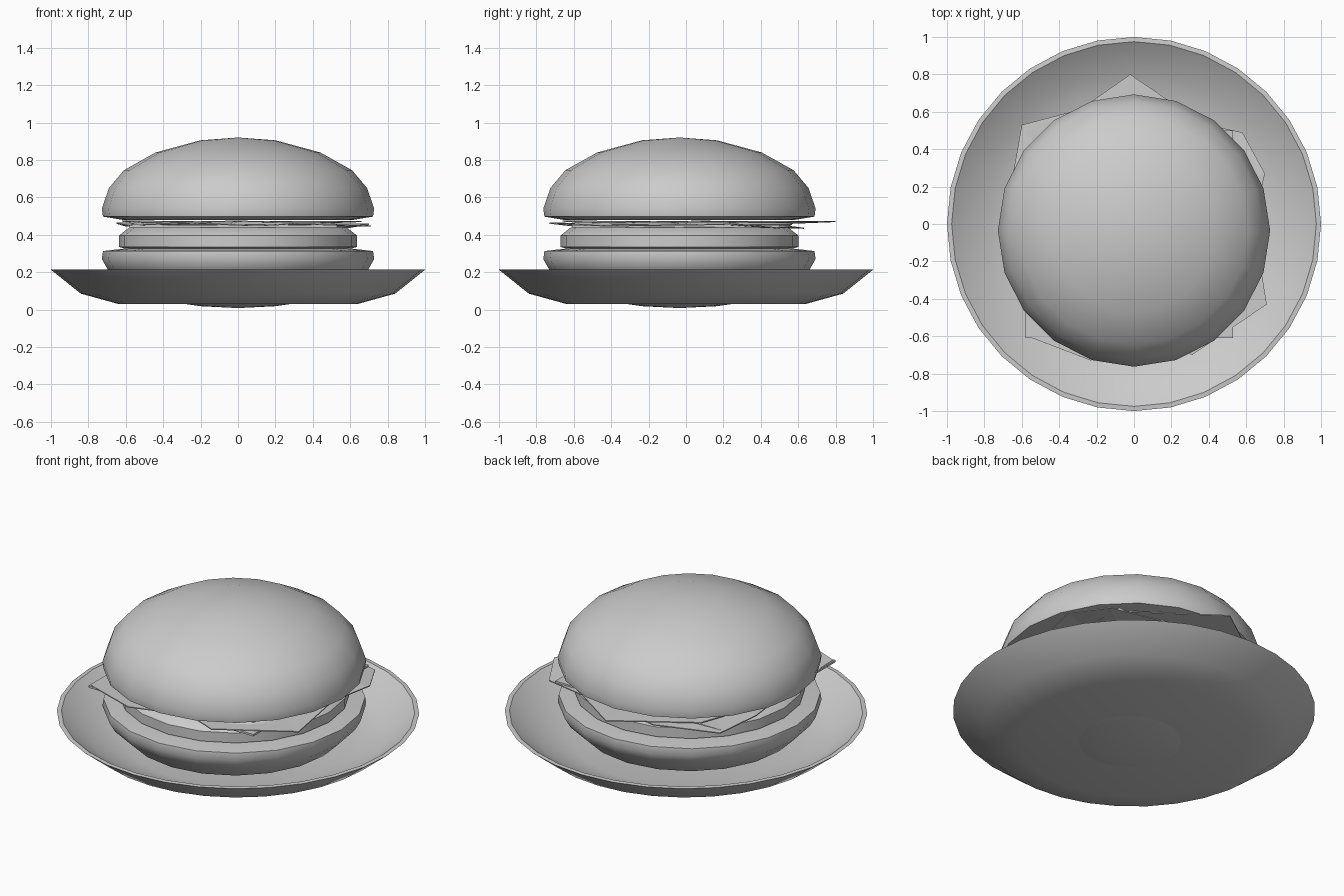
import bpy, bmesh, math

if "Cube" in bpy.data.objects:
    bpy.data.objects.remove(bpy.data.objects["Cube"])

CY = -0.035  # the burger sits slightly forward on the plate


def finish(bm, name, angle=None):
    mesh = bpy.data.meshes.new(name)
    bm.to_mesh(mesh)
    bm.free()
    ob = bpy.data.objects.new(name, mesh)
    bpy.context.collection.objects.link(ob)
    if angle:
        bpy.ops.object.select_all(action='DESELECT')
        ob.select_set(True)
        bpy.context.view_layer.objects.active = ob
        bpy.ops.object.shade_smooth_by_angle(angle=math.radians(angle))
    return ob


def lathe(name, profile, sides, center=(0, 0), angle=50):
    """Spin an (r, z) profile around a vertical axis; r = 0 ends close it."""
    bm = bmesh.new()
    rings = []
    for r, z in profile:
        if r == 0:
            rings.append([bm.verts.new((center[0], center[1], z))] * sides)
        else:
            rings.append([bm.verts.new((center[0] + r * math.cos(math.tau * i / sides),
                                        center[1] + r * math.sin(math.tau * i / sides), z))
                          for i in range(sides)])
    for a, b in zip(rings, rings[1:]):
        for i in range(sides):
            j = (i + 1) % sides
            bm.faces.new(list(dict.fromkeys((a[i], a[j], b[j], b[i]))))
    bmesh.ops.recalc_face_normals(bm, faces=bm.faces)
    return finish(bm, name, angle)


def leaf(name, outline, middle):
    """Thin crinkled sheet fanned out from its middle."""
    bm = bmesh.new()
    c = bm.verts.new(middle)
    vs = [bm.verts.new(p) for p in outline]
    for i, v in enumerate(vs):
        bm.faces.new((c, v, vs[(i + 1) % len(vs)]))
    bmesh.ops.recalc_face_normals(bm, faces=bm.faces)
    ob = finish(bm, name)
    mod = ob.modifiers.new("thickness", 'SOLIDIFY')
    mod.thickness = 0.006
    return ob


# plate
lathe("plate", [(0, 0.03), (0.64, 0.03), (0.84, 0.085), (1.0, 0.213), (0.975, 0.215),
                (0.82, 0.105), (0.62, 0.052), (0, 0.052)], 32, angle=40)

# buns and patty
lathe("bottom_bun", [(0, 0.008), (0.2, 0.018), (0.42, 0.05), (0.6, 0.12), (0.695, 0.212),
                     (0.728, 0.27), (0.722, 0.313), (0.6, 0.327), (0, 0.327)], 20, (0, CY))
lathe("patty", [(0, 0.32), (0.58, 0.32), (0.637, 0.335), (0.637, 0.395), (0.58, 0.44),
                (0, 0.445)], 20, (0, CY))
lathe("top_bun", [(0, 0.482), (0.62, 0.48), (0.722, 0.497), (0.728, 0.54), (0.69, 0.65),
                  (0.61, 0.745), (0.44, 0.84), (0.2, 0.905), (0, 0.92)], 20, (0, CY))

# cheese slice
bm = bmesh.new()
bmesh.ops.create_cube(bm, size=1)
bmesh.ops.scale(bm, vec=(1.11, 1.11, 0.012), verts=bm.verts)
bmesh.ops.translate(bm, vec=(-0.025, -0.055, 0.446), verts=bm.verts)
finish(bm, "cheese")

# tomato slices
for k, (x, y) in enumerate([(0.24, -0.32), (-0.28, -0.22), (0.02, 0.28)]):
    lathe(f"tomato_slice_{k + 1}", [(0, 0.445), (0.27, 0.445), (0.29, 0.455), (0.27, 0.467),
                                    (0, 0.467)], 16, (x, y), 40)

# lettuce leaves
leaf("lettuce_lower", [(-0.6, 0.53, 0.45), (-0.22, 0.63, 0.438), (0.2, 0.57, 0.445),
                       (0.58, 0.49, 0.44), (0.70, 0.27, 0.46), (0.64, 0.0, 0.455),
                       (0.71, -0.43, 0.45), (0.31, -0.70, 0.462), (0.1, -0.6, 0.45),
                       (-0.23, -0.73, 0.465), (-0.57, -0.6, 0.455), (-0.58, -0.2, 0.45),
                       (-0.65, 0.25, 0.465)], (0, 0, 0.458))
leaf("lettuce_upper", [(-0.02, 0.80, 0.474), (-0.45, 0.5, 0.462), (-0.62, 0.1, 0.476),
                       (-0.5, -0.42, 0.468), (0.0, -0.66, 0.476), (0.45, -0.5, 0.466),
                       (0.66, -0.1, 0.474), (0.45, 0.48, 0.468)], (0, 0, 0.472))
